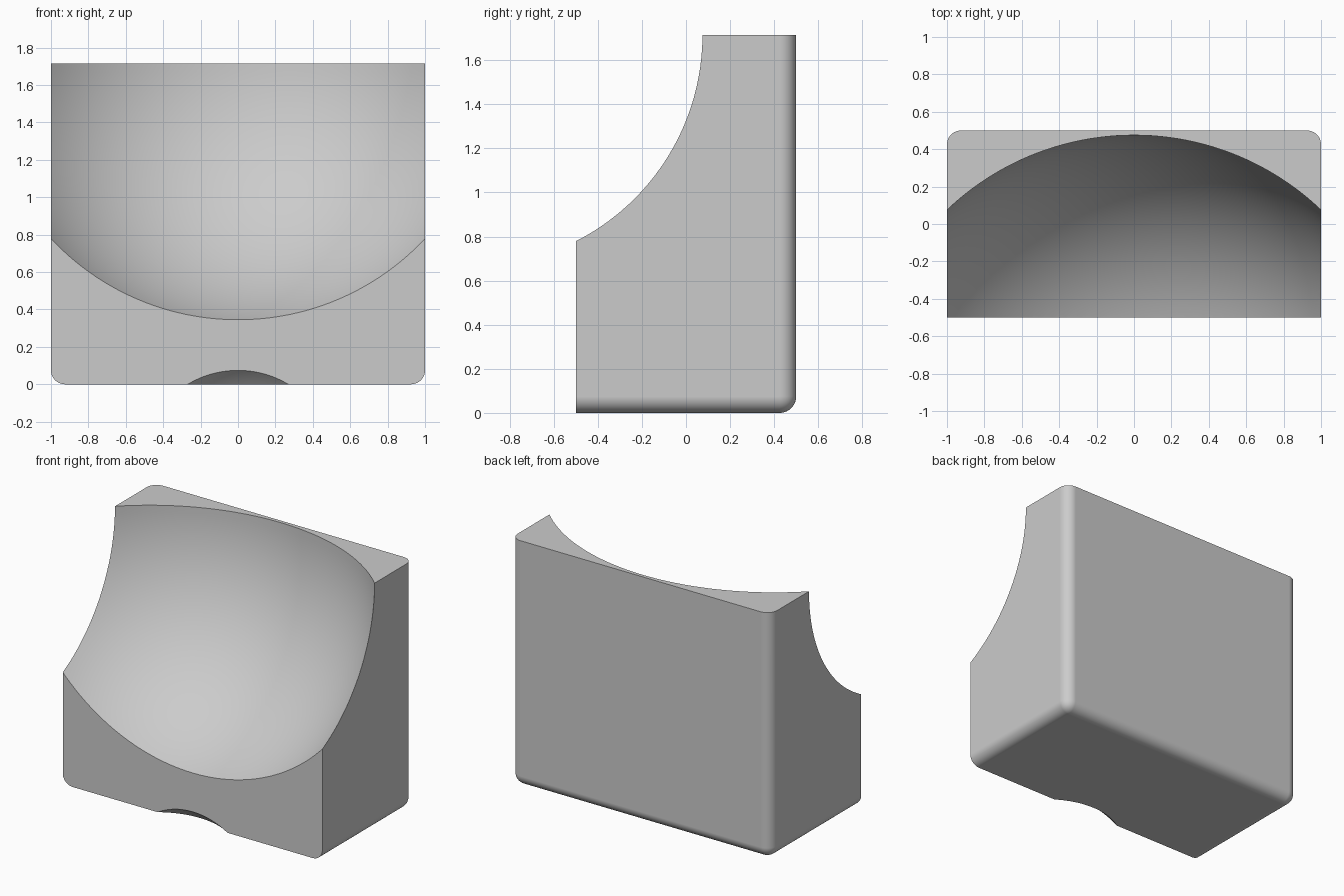
import bpy
import bmesh
from math import radians
from mathutils import Matrix

cube = bpy.data.objects.get("Cube")
if cube:
    bpy.data.objects.remove(cube, do_unlink=True)

HEIGHT, DEPTH, ROUND = 1.715, 1.0, 0.075

grey = bpy.data.materials.new("light_grey")
grey.use_nodes = True
grey.diffuse_color = (0.6, 0.6, 0.6, 1)
grey.node_tree.nodes["Principled BSDF"].inputs["Base Color"].default_value = (0.6, 0.6, 0.6, 1)


def add_object(name, bm):
    mesh = bpy.data.meshes.new(name)
    bm.to_mesh(mesh)
    bm.free()
    mesh.materials.append(grey)
    obj = bpy.data.objects.new(name, mesh)
    bpy.context.collection.objects.link(obj)
    return obj


def carve_ball(target, name, centre, radius, segments):
    """Subtract a smooth ball from the target."""
    bm = bmesh.new()
    bmesh.ops.create_uvsphere(bm, u_segments=segments, v_segments=segments // 2,
                              radius=radius, matrix=Matrix.Translation(centre))
    cutter = add_object(name, bm)
    cutter.hide_render = True
    mod = target.modifiers.new(name, "BOOLEAN")
    mod.operation = "DIFFERENCE"
    mod.solver = "EXACT"
    mod.object = cutter
    bpy.ops.object.modifier_apply(modifier=mod.name)
    bpy.data.objects.remove(cutter, do_unlink=True)


# Block, with rounded back and bottom edges; front and top edges stay sharp
bm = bmesh.new()
bmesh.ops.create_cube(bm, size=1, matrix=Matrix.Translation((0, 0, HEIGHT / 2))
                      @ Matrix.Diagonal((2, DEPTH, HEIGHT, 1)))


def is_rounded(edge):
    a, b = (v.co for v in edge.verts)
    on_top = a.z > 1 and b.z > 1
    on_front = a.y < 0 and b.y < 0
    return not (on_top or on_front)


bmesh.ops.bevel(bm, geom=[e for e in bm.edges if is_rounded(e)], offset=ROUND,
                segments=10, profile=0.5, affect="EDGES")
block = add_object("scooped_block", bm)

bpy.ops.object.select_all(action="DESELECT")
block.select_set(True)
bpy.context.view_layer.objects.active = block

# Large bowl in the front and top, small notch under the front edge
carve_ball(block, "bowl_cutter", (0, -0.975, HEIGHT), 1.45, 192)
carve_ball(block, "notch_cutter", (0, -0.9, -0.449), 0.659, 128)

# Smooth curves with crisp rims and flat planes
bpy.ops.object.shade_smooth_by_angle(angle=radians(25))
weighted = block.modifiers.new("flat_plane_normals", "WEIGHTED_NORMAL")
weighted.keep_sharp = True
